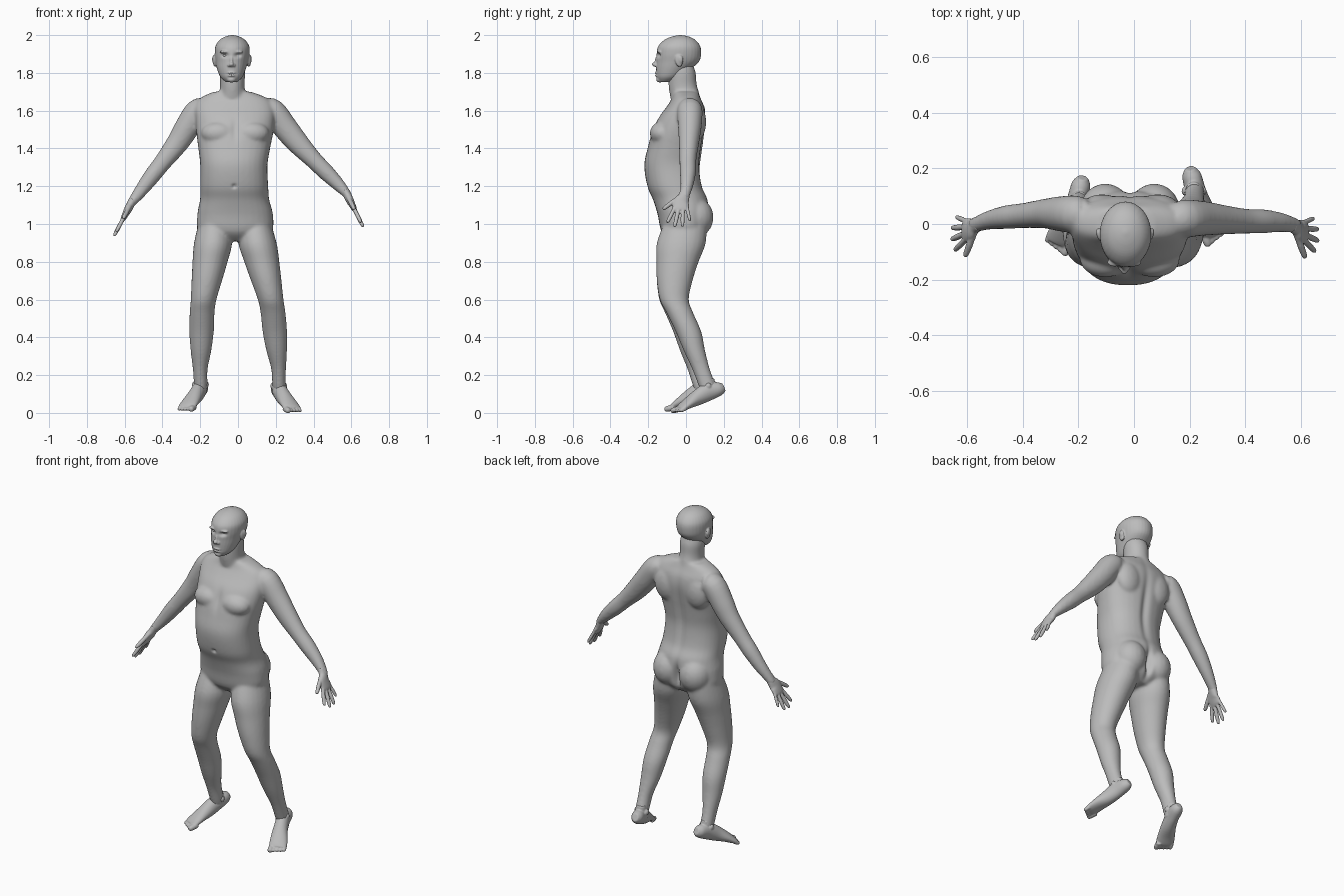
import bpy, bmesh, math
from mathutils import Vector, Matrix

cube = bpy.data.objects.get("Cube")
if cube:
    bpy.data.objects.remove(cube)

grey = bpy.data.materials.new("plain grey")
grey.use_nodes = True
grey.diffuse_color = (0.5, 0.5, 0.5, 1)
for node in grey.node_tree.nodes:
    if node.type == 'BSDF_PRINCIPLED':
        node.inputs["Base Color"].default_value = grey.diffuse_color

X, Z = Vector((1, 0, 0)), Vector((0, 0, 1))
MID = -0.015      # body centre line
FACE = -0.035     # face centre line


def resample(rings, steps=4):
    """Catmull-Rom through rings of (x, y, z, radius, radius)."""
    p = [Vector(r) for r in rings]
    out = []
    for i in range(len(p) - 1):
        a, b, c, d = p[max(i - 1, 0)], p[i], p[i + 1], p[min(i + 2, len(p) - 1)]
        for k in range(steps):
            t = k / steps
            out.append(0.5 * (2 * b + (c - a) * t + (2 * a - 5 * b + 4 * c - d) * t * t
                              + (3 * b - a - 3 * c + d) * t ** 3))
    return out + [p[-1]]


def tube(bm, rings, up=None, power=2.0, sides=24):
    """Skin elliptic rings; flat rings if no up axis, else square to the path."""
    rings = resample(rings)
    loops = []
    for i, r in enumerate(rings):
        s, n = X, Vector((0, 1, 0))
        if up is not None:
            t = (rings[min(i + 1, len(rings) - 1)] - rings[max(i - 1, 0)])
            t = Vector(t[:3]).normalized()
            s = t.cross(up).normalized()
            n = s.cross(t)
        loop = []
        for k in range(sides):
            a = 2 * math.pi * k / sides
            u, v = math.cos(a), math.sin(a)
            u = math.copysign(abs(u) ** (2 / power), u)
            v = math.copysign(abs(v) ** (2 / power), v)
            loop.append(bm.verts.new(Vector(r[:3]) + s * u * max(r[3], .002) + n * v * max(r[4], .002)))
        loops.append(loop)
    for a, b in zip(loops, loops[1:]):
        for k in range(sides):
            j = (k + 1) % sides
            bm.faces.new((a[k], a[j], b[j], b[k]))
    bm.faces.new(loops[0])
    bm.faces.new(loops[-1])


def blob(bm, centre, radii, tilt=0.0):
    m = Matrix.Translation(centre) @ Matrix.Rotation(tilt, 4, 'X') @ Matrix.Diagonal((*radii, 1))
    bmesh.ops.create_uvsphere(bm, u_segments=20, v_segments=14, radius=1, matrix=m)


def digit(bm, base, tip, r, up):
    """Finger or toe with a rounded end."""
    base, tip = Vector(base), Vector(tip)
    rows = [(0, 1), (.35, .95), (.5, 1), (.85, .85), (.96, .6), (1, .2)]
    tube(bm, [(*base.lerp(tip, t), r * f, r * f) for t, f in rows], up, sides=12)


def fuse(name, bm, voxel, smooth, dents=()):
    """Blend overlapping shapes into one skin, then press in the creases."""
    bmesh.ops.recalc_face_normals(bm, faces=bm.faces)
    me = bpy.data.meshes.new(name)
    bm.to_mesh(me)
    bm.free()
    ob = bpy.data.objects.new(name, me)
    bpy.context.collection.objects.link(ob)
    mod = ob.modifiers.new("blend", 'REMESH')
    mod.mode = 'VOXEL'
    mod.voxel_size = voxel
    mod = ob.modifiers.new("soften", 'SMOOTH')
    mod.factor, mod.iterations = 0.5, smooth
    bpy.context.view_layer.update()
    skin = bpy.data.meshes.new_from_object(ob.evaluated_get(bpy.context.evaluated_depsgraph_get()))
    ob.modifiers.clear()
    ob.data = skin
    bpy.data.meshes.remove(me)
    skin.name = name
    for v in skin.vertices:
        move = Vector()
        for c, r, push in dents:
            d = sum(((v.co[i] - c[i]) / r[i]) ** 2 for i in range(3))
            if d < 9:
                move.y += push * math.exp(-d)
        v.co += move
    skin.materials.clear()
    skin.materials.append(grey)
    skin.shade_smooth()
    return ob


# ---- body: torso, neck, arms and legs ----
bm = bmesh.new()
tube(bm, [(MID, -.01, .91, .07, .07), (MID, -.01, .96, .19, .12), (MID, -.015, 1.05, .2, .135),
          (-.018, -.03, 1.13, .183, .145), (-.02, -.06, 1.2, .18, .145),
          (-.022, -.075, 1.31, .178, .146), (-.02, -.062, 1.4, .19, .142),
          (-.017, -.045, 1.48, .203, .138), (MID, -.022, 1.56, .21, .125),
          (-.02, -.003, 1.62, .21, .1), (-.023, .002, 1.665, .18, .076),
          (-.03, 0, 1.7, .1, .065)], power=2.3, sides=32)
tube(bm, [(-.03, .0, 1.64, .085, .075), (-.03, -.008, 1.69, .069, .079), (-.03, -.018, 1.74, .065, .075),
          (-.03, -.02, 1.8, .068, .072), (-.03, -.025, 1.85, .06, .06)])

arm_radii = [(.06, .06), (.068, .067), (.062, .066), (.053, .059), (.045, .047),
             (.043, .044), (.035, .035), (.028, .024), (.025, .02)]
right_arm = [(-.17, .035, 1.605), (-.215, .035, 1.595), (-.27, .037, 1.51), (-.32, .037, 1.43),
             (-.4, .03, 1.325), (-.455, .025, 1.255), (-.515, .015, 1.175), (-.565, 0, 1.11), (-.58, -.005, 1.085)]
left_arm = [(.14, .02, 1.605), (.185, .02, 1.595), (.25, .02, 1.51), (.32, .015, 1.425),
            (.4, .01, 1.34), (.465, .01, 1.275), (.53, .005, 1.21), (.575, -.005, 1.16), (.59, -.01, 1.135)]
for arm in (right_arm, left_arm):
    tube(bm, [(*p, *r) for p, r in zip(arm, arm_radii)], X)

leg = [(-.125, 0, 1.02, .08, .11), (-.132, -.025, .9, .101, .13), (-.148, -.045, .8, .093, .112),
       (-.165, -.06, .7, .081, .095), (-.182, -.065, .6, .068, .077), (-.19, -.04, .53, .066, .071),
       (-.193, 0, .43, .065, .068), (-.196, .025, .33, .055, .057), (-.2, .055, .23, .039, .047),
       (-.197, .083, .14, .036, .046), (-.2, .09, .1, .03, .04)]
tube(bm, leg)
tube(bm, [(-x + .03 - .065 * z, y + max(0, .65 - z) * .06, z, a, b) for x, y, z, a, b in leg])

for side in (-1, 1):
    blob(bm, (MID + side * .088, -.128, 1.48), (.092, .064, .062))         # chest
    blob(bm, (MID + side * .088, .05, 1.035), (.092, .096, .105))          # buttock
    blob(bm, (MID + side * .1, .055, 1.54), (.08, .052, .1))               # shoulder blade
fuse("body", bm, .008, 10, [
    ((MID, .1, 1.38), (.022, .1, .2), -.014),      # spine
    ((MID, .13, 1.01), (.016, .09, .07), -.035),   # cleft
    ((MID, -.18, 1.5), (.02, .05, .06), .01),      # breastbone
    ((-.02, -.21, 1.2), (.01, .04, .01), .014)])   # navel

# ---- head ----
bm = bmesh.new()
tube(bm, [(FACE, -.108, 1.752, .03, .034), (FACE, -.088, 1.778, .058, .067), (FACE, -.066, 1.82, .076, .092),
          (-.033, -.044, 1.86, .086, .113), (-.031, -.038, 1.9, .092, .118), (-.03, -.036, 1.94, .09, .112),
          (-.03, -.033, 1.973, .069, .084), (-.03, -.03, 1.992, .038, .046), (-.03, -.03, 2.0, .006, .006)],
     sides=32)
blob(bm, (FACE, -.16, 1.845), (.014, .021, .013))                # nose tip
blob(bm, (FACE, -.153, 1.868), (.009, .012, .032), -.3)          # nose bridge
blob(bm, (FACE, -.138, 1.765), (.024, .02, .016))                # chin
for dz, w in ((.8, .023), (.786, .02)):
    blob(bm, (FACE, -.151, 1 + dz), (w, .014, .0075))            # lips
for side in (-1, 1):
    blob(bm, (FACE + side * .013, -.155, 1.84), (.009, .013, .009))        # nostril wing
    blob(bm, (FACE + side * .034, -.138, 1.911), (.028, .016, .009))       # brow
    blob(bm, (-.032 + side * .09, -.038, 1.865), (.011, .02, .034), .2)    # ear
    blob(bm, (-.032 + side * .097, -.03, 1.872), (.008, .015, .022), .2)   # ear rim
dents = [((FACE + s * .033, -.145, 1.893), (.018, .04, .011), .014) for s in (-1, 1)]
head = fuse("head", bm, .004, 4, dents + [((FACE, -.16, 1.793), (.022, .03, .003), .005)])

# ---- eyes ----
for label, side in (("right", -1), ("left", 1)):
    bm = bmesh.new()
    blob(bm, (FACE + side * .033, -.124, 1.893), (.013, .013, .011))
    fuse(label + "_eye", bm, .003, 1)

# ---- hands: (start along hand, start y, end along hand, end y, radius) ----
fingers = [(.02, -.03, .092, -.118, .0125), (.085, -.055, .172, -.095, .011), (.09, -.034, .197, -.056, .0115),
           (.09, -.011, .195, -.014, .011), (.08, .01, .162, .026, .0095)]
palm = [(-.02, 0, .025, .021), (.015, -.006, .03, .021), (.05, -.02, .042, .019),
        (.085, -.023, .043, .015), (.1, -.023, .038, .011)]
for label, wrist, aim in (("right", (-.565, 0, 1.11), (-.1, 0, -.19)), ("left", (.575, -.005, 1.16), (.09, 0, -.18))):
    wrist, aim = Vector(wrist), Vector(aim).normalized()
    at = lambda s, y: wrist + aim * s + Vector((0, y, 0))
    bm = bmesh.new()
    tube(bm, [(*at(s, y), a, b) for s, y, a, b in palm], X)
    for s, y, e, f, r in fingers:
        digit(bm, at(s, y), at(e, f), r, X)
    fuse(label + "_hand", bm, .0035, 3)

# ---- feet ----
sole = [(-.185, .167, .145, .018, .022), (-.19, .142, .135, .034, .037), (-.205, .085, .12, .037, .048),
        (-.225, .03, .09, .041, .042), (-.25, -.02, .06, .048, .029), (-.268, -.055, .036, .05, .02),
        (-.275, -.07, .028, .044, .013)]
toward, across = Vector((-.34, -.94, 0)), Vector((.94, -.34, 0))
for label, side, shift in (("right", 1, Vector((0, 0, 0))), ("left", -1, Vector((.017, .033, -.008)))):
    place = lambda p: Vector((p[0] * side, p[1], p[2])) + shift
    bm = bmesh.new()
    tube(bm, [(*place(r), r[3], r[4]) for r in sole], Z)
    tube(bm, [(*place((-.197, .082, .19)), .03, .035), (*place((-.2, .085, .11)), .035, .045)])   # ankle
    for s in (-1, 1):
        blob(bm, place((-.199 + s * .033, .085, .15)), (.012, .016, .017))                        # ankle bone
    for i in range(5):
        base = Vector((-.266, -.05, .03)) + across * (.035 - i * .0185)
        tip = base + toward * (.055 - i * .006)
        tip.z = .018
        digit(bm, place(base), place(tip), .0165 if i == 0 else .011, Z)
    fuse(label + "_foot", bm, .004, 4)
